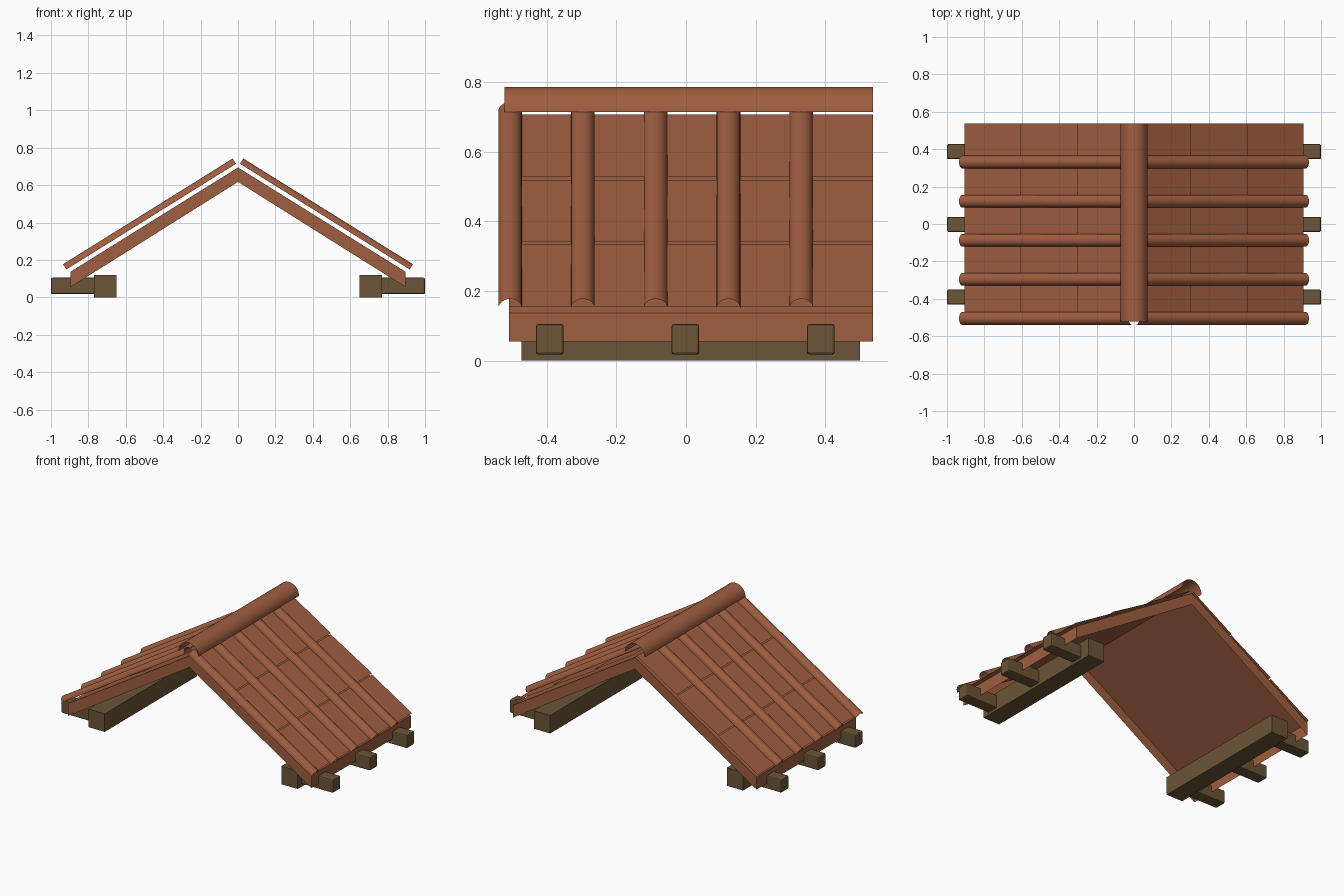
import bpy, math
from mathutils import Vector

if "Cube" in bpy.data.objects:
    bpy.data.objects.remove(bpy.data.objects["Cube"])


def material(name, rgb):
    m = bpy.data.materials.new(name)
    m.diffuse_color = (*rgb, 1)
    m.use_nodes = True
    m.node_tree.nodes["Principled BSDF"].inputs["Base Color"].default_value = m.diffuse_color
    return m


TILE = material("terracotta", (0.35, 0.112, 0.052))
WOOD = material("dark wood", (0.147, 0.089, 0.038))


def make(name, verts, faces, mat, smooth=False):
    me = bpy.data.meshes.new(name)
    me.from_pydata(verts, [], faces)
    me.materials.append(mat)
    if smooth:
        me.polygons.foreach_set("use_smooth", [True] * len(me.polygons))
    ob = bpy.data.objects.new(name, me)
    bpy.context.collection.objects.link(ob)
    return ob


def sweep(name, profile, offset, mat, closed=False, smooth=False, skip=()):
    """Extrude a 3D profile by a vector: open sheet, or capped solid."""
    n = len(profile)
    verts = [Vector(p) for p in profile]
    verts += [v + Vector(offset) for v in verts]
    edges = n if closed else n - 1
    faces = [(i, i + n, (i + 1) % n + n, (i + 1) % n)
             for i in range(edges) if i not in skip]
    if closed:
        faces += [tuple(range(n)), tuple(range(2 * n - 1, n - 1, -1))]
    return make(name, verts, faces, mat, smooth)


def box(name, lo, hi, mat, bevel=0):
    (x0, y0, z0), (x1, y1, z1) = lo, hi
    ob = sweep(name, [(x0, y0, z0), (x1, y0, z0), (x1, y0, z1), (x0, y0, z1)],
               (0, y1 - y0, 0), mat, closed=True)
    if bevel:
        b = ob.modifiers.new("bevel", 'BEVEL')
        b.width, b.segments = bevel, 2
    return ob


Y0, Y1 = -0.508, 0.537

# Chevron roof deck: a shell with end boards and eaves boards, open underneath
slab = [(-0.895, 0.055), (0, 0.617), (0.895, 0.055),
        (0.895, 0.137), (0, 0.694), (-0.895, 0.137)]
sweep("roof_deck", [(x, Y0, z) for x, z in slab], (0, Y1 - Y0, 0), TILE,
      closed=True, skip=(0, 1))

# Pan tiles: three overlapping courses per slope, each a thin sheet
courses = [(0.905, 0.155, 0.61, 0.333), (0.61, 0.342, 0.306, 0.519),
           (0.306, 0.528, 0.013, 0.707)]
PITCH = 0.209
for s, side in ((1, "right"), (-1, "left")):
    for k, (xa, za, xb, zb) in enumerate(courses):
        prof = [(s * xa, Y0, za), (s * xb, Y0, zb)][::s]
        sweep(f"pan_tiles_{side}_{k + 1}", prof, (0, Y1 - Y0, 0), TILE)

    # Half-round cover tiles running down the slope
    low, high = Vector((s * 0.918, 0, 0.149)), Vector((s * 0.011, 0, 0.714))
    d = (high - low).normalized()
    up = Vector((d.z * s, 0, abs(d.x)))
    for k in range(5):
        yc = -0.505 + PITCH * k
        arc = []
        for i in range(13):
            a = math.pi * i / 12
            arc.append(low + Vector((0, yc + s * 0.034 * math.cos(a), 0))
                       + up * 0.033 * math.sin(a))
        sweep(f"cover_tile_{side}_{k + 1}", arc, high - low, TILE, smooth=True)

    # Wall plate beam under the eaves
    xs = sorted((s * 0.65, s * 0.77))
    box(f"eaves_beam_{side}", (xs[0], -0.472, 0), (xs[1], 0.499, 0.12), WOOD)

    # Projecting rafter tails
    xs = sorted((s * 0.74, s * 1.0))
    for k in range(3):
        yc = -0.391 + 0.389 * k
        box(f"rafter_tail_{side}_{k + 1}", (xs[0], yc - 0.04, 0.017),
            (xs[1], yc + 0.04, 0.105), WOOD, bevel=0.008)

# Half-round ridge cap, open at both ends
ridge = [(0.073 * math.cos(math.pi * i / 16), -0.521,
          0.713 + 0.073 * math.sin(math.pi * i / 16)) for i in range(17)]
sweep("ridge_cap", ridge, (0, Y1 + 0.521, 0), TILE, smooth=True)
